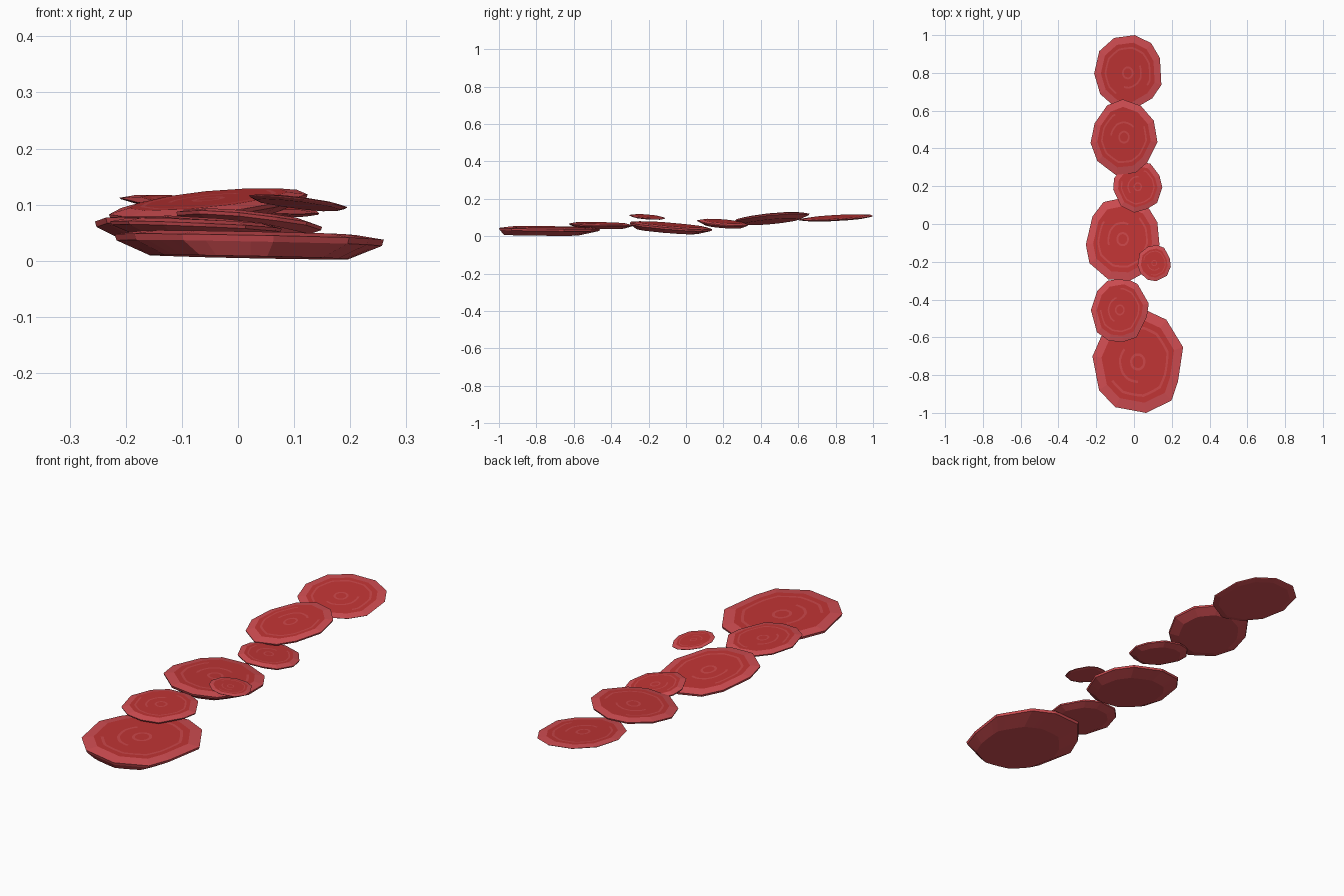
import bpy, bmesh, math, random

cube = bpy.data.objects.get("Cube")
if cube:
    bpy.data.objects.remove(cube)


def material(name, rgb):
    m = bpy.data.materials.new(name)
    m.use_nodes = True
    m.diffuse_color = (*rgb, 1)
    m.node_tree.nodes["Principled BSDF"].inputs["Base Color"].default_value = (*rgb, 1)
    return m


RIM, CORE, LINE = range(3)
MATS = [material("rim_red", (0.64, 0.075, 0.085)),
        material("core_red", (0.53, 0.035, 0.035)),
        material("ring_red", (0.60, 0.062, 0.066))]
SIDES, SUB = 11, 4
N = SIDES * SUB


def outline(rng):
    """Irregular polygon filling the unit box, sampled along its edges."""
    start = rng.uniform(0, math.tau)
    corners = []
    for i in range(SIDES):
        a = start + math.tau * (i + rng.uniform(-0.18, 0.18)) / SIDES
        r = rng.uniform(0.95, 1.04)
        corners.append((r * math.cos(a), r * math.sin(a)))
    fitted = []
    for axis in zip(*corners):
        lo, hi = min(axis), max(axis)
        fitted.append([2 * (v - lo) / (hi - lo) - 1 for v in axis])
    pts = []
    for i in range(SIDES):
        j = (i + 1) % SIDES
        for s in range(SUB):
            t = s / SUB
            pts.append(tuple(c[i] * (1 - t) + c[j] * t for c in fitted))
    return pts


def stone(name, seed, x, y, rx, ry, z, slope, thick, base=0.74, shift=0):
    rng = random.Random(seed)
    edge = outline(rng)
    bm = bmesh.new()

    def ring(f, h, dy=0):
        row = []
        for px, py in edge:
            # inner rings become rounder towards the middle
            d = math.hypot(px, py)
            k = f * (f + (1 - f) / d) if f < 0.75 else f
            ox, oy = px * k * rx, py * k * ry + dy
            row.append(bm.verts.new((x + ox, y + oy,
                                     z + h + slope[0] * ox + slope[1] * oy)))
        return row

    def band(a, b, rule):
        for i in range(N):
            j = (i + 1) % N
            face = bm.faces.new((a[i], a[j], b[j], b[i]))
            face.material_index = rule(i)

    # underside, tapered flank and short upright edge
    bottom = ring(base, -thick, shift)
    bm.faces.new(bottom[::-1]).material_index = RIM
    low = ring(0.985, -0.3 * thick)
    top = ring(1, 0)
    band(bottom, low, lambda i: RIM)
    band(low, top, lambda i: RIM)

    # bevelled rim, then growth rings, some of them broken into arcs
    gap = rng.randrange(N)

    def arc(share, turn):
        return lambda i: LINE if (i + gap + turn) % N < share * N else CORE

    rise = min(0.007, thick * 0.5)
    steps = [(0.8, rise, arc(2, 0)), (0.69, rise, arc(0, 0)),
             (0.64, rise, arc(0.75, 0)), (0.42, rise, arc(0, 0)),
             (0.37, rise, arc(0.35, 9)), (0.17, rise, arc(0, 0)),
             (0.12, rise, arc(2, 0))]
    prev = top
    rule = lambda i: RIM
    for (f, h, _), nxt in zip(steps, [s for s in steps]):
        cur = ring(f, h)
        band(prev, cur, rule)
        prev = cur
        rule = {0.8: arc(0, 0), 0.69: arc(0.75, 0), 0.64: arc(0, 0),
                0.42: arc(0.35, 9), 0.37: arc(0, 0), 0.17: arc(2, 0),
                0.12: arc(0, 0)}[f]
    bm.faces.new(prev).material_index = CORE

    bmesh.ops.recalc_face_normals(bm, faces=bm.faces)
    mesh = bpy.data.meshes.new(name)
    bm.to_mesh(mesh)
    bm.free()
    for m in MATS:
        mesh.materials.append(m)
    bpy.context.collection.objects.link(bpy.data.objects.new(name, mesh))


# row of tilted slabs from front to back
stone("front_large_slab", 1, 0.02, -0.73, 0.24, 0.27, 0.043, (-0.02, -0.01), 0.037, 0.74, -0.045)
stone("second_slab", 2, -0.075, -0.455, 0.153, 0.17, 0.064, (-0.04, -0.02), 0.02)
stone("middle_slab", 3, -0.06, -0.08, 0.195, 0.22, 0.056, (-0.06, -0.08), 0.032, 0.74, -0.02)
stone("small_floating_slab", 4, 0.107, -0.207, 0.088, 0.096, 0.105, (-0.12, -0.08), 0.006, 0.85)
stone("fourth_slab", 5, 0.02, 0.197, 0.13, 0.137, 0.073, (-0.1, -0.08), 0.02)
stone("fifth_slab", 6, -0.053, 0.46, 0.177, 0.2, 0.103, (0.1, 0.09), 0.025)
stone("back_slab", 7, -0.033, 0.8, 0.178, 0.2, 0.1, (-0.07, 0.055), 0.008, 0.85)
